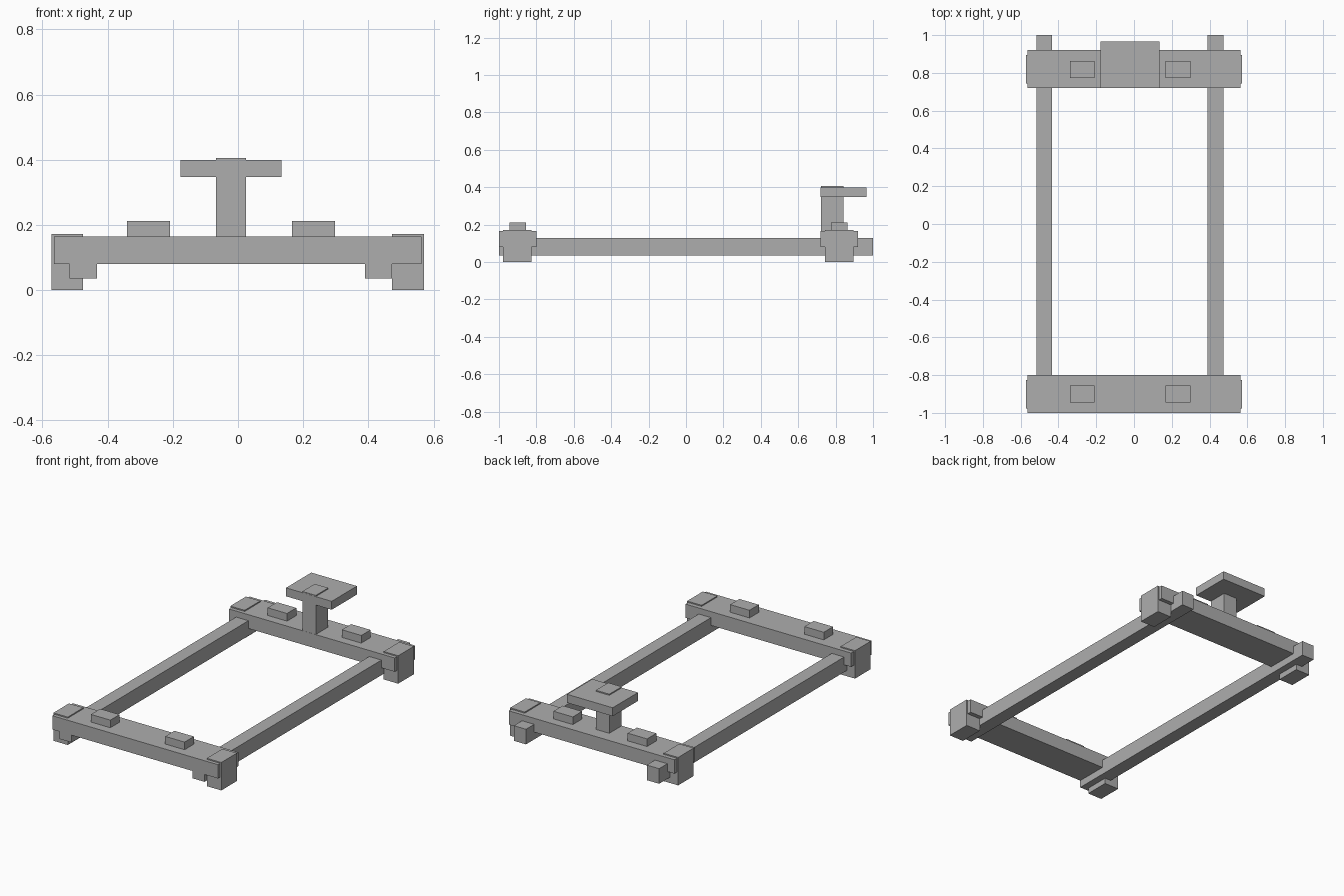
import bpy

old = bpy.data.objects.get("Cube")
if old:
    bpy.data.objects.remove(old, do_unlink=True)

# Single plain grey
grey = bpy.data.materials.new("plain_grey")
grey.use_nodes = True
colour = (0.42, 0.42, 0.42, 1)
grey.diffuse_color = colour
grey.node_tree.nodes["Principled BSDF"].inputs["Base Color"].default_value = colour


def box(name, x, y, z):
    """Flat-sided block spanning the (low, high) range on each axis."""
    spans = (x, y, z)
    bpy.ops.mesh.primitive_cube_add(size=1, location=[(a + b) / 2 for a, b in spans])
    obj = bpy.context.object
    obj.name = name
    obj.scale = [b - a for a, b in spans]
    bpy.ops.object.transform_apply(location=False, rotation=False, scale=True)
    obj.data.materials.append(grey)
    return obj


BAR_BOTTOM, BAR_TOP = 0.08, 0.165

# Long side rails
for side, x in (("right", (-0.517, -0.433)), ("left", (0.39, 0.473))):
    box(side + "_rail", x, (-1, 1), (0.035, 0.128))

# Each end: crossbar, two feet wrapping its ends, two raised pads
ends = (
    ("front", (-1, -0.8), (-0.978, -0.826), (-0.945, -0.855)),
    ("back", (0.72, 0.92), (0.743, 0.895), (0.774, 0.864)),
)
for end, bar_y, foot_y, pad_y in ends:
    box(end + "_crossbar", (-0.565, 0.563), bar_y, (BAR_BOTTOM, BAR_TOP))
    for side, foot_x, pad_x in (
        ("right", (-0.573, -0.475), (-0.34, -0.208)),
        ("left", (0.472, 0.571), (0.166, 0.298)),
    ):
        box(f"{end}_{side}_foot", foot_x, foot_y, (0, 0.172))
        box(f"{end}_{side}_pad", pad_x, pad_y, (BAR_TOP - 0.02, 0.212))

# Post and platform on the back crossbar
box("post", (-0.067, 0.025), (0.721, 0.842), (BAR_TOP - 0.02, 0.406))
box("platform", (-0.177, 0.134), (0.72, 0.966), (0.347, 0.399))
